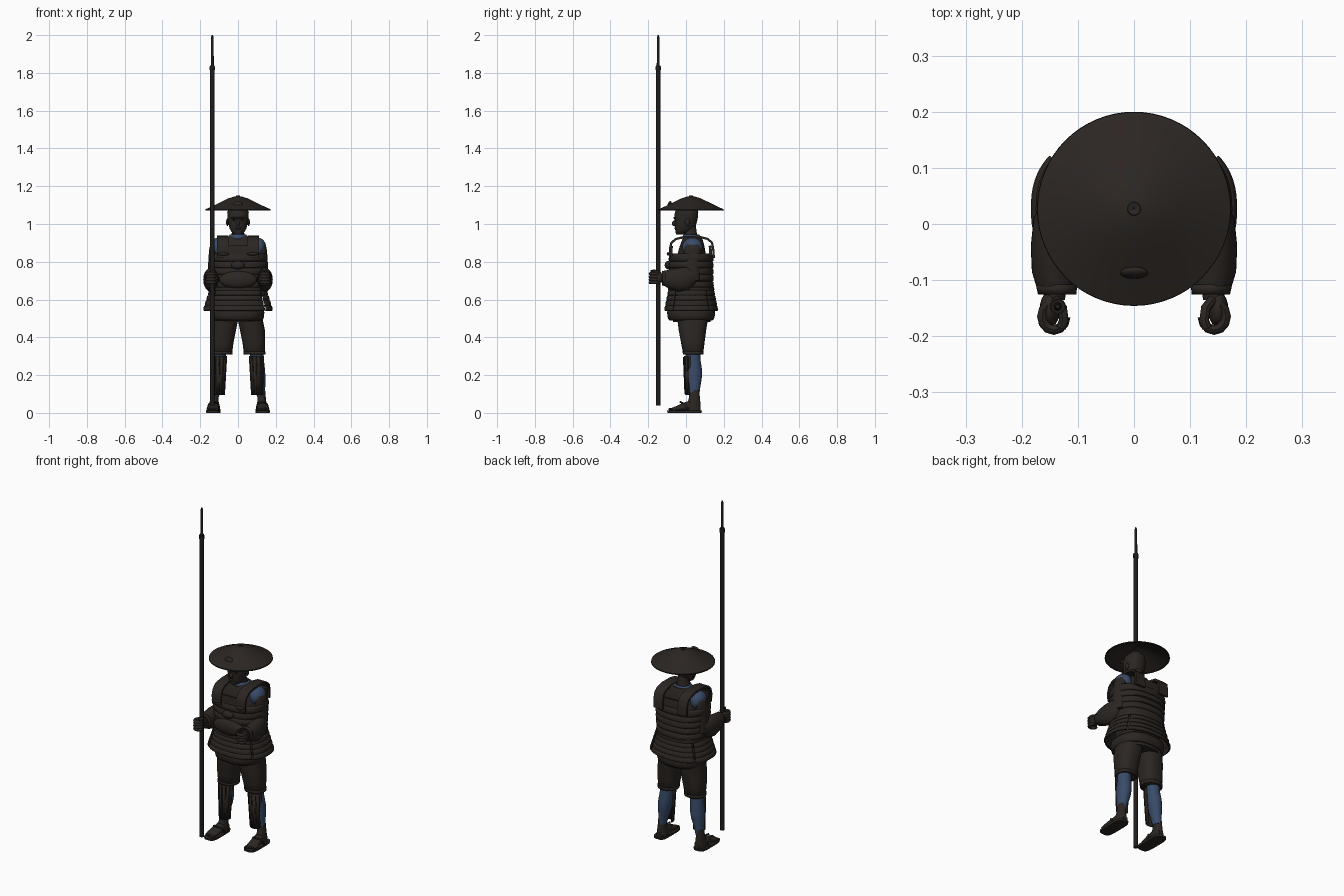
import bpy, bmesh, math
from mathutils import Vector, Matrix

def material(name, col):
    m = bpy.data.materials.new(name)
    m.diffuse_color = (*col, 1)
    return m

DARK = material("dark_lacquer", (0.024, 0.019, 0.016))
BLUE = material("indigo_cloth", (0.04, 0.07, 0.14))
BLACK = material("dark_wood", (0.014, 0.012, 0.011))

def finish(name, bm, mat, thick=0, angle=45):
    bmesh.ops.recalc_face_normals(bm, faces=bm.faces)
    me = bpy.data.meshes.new(name)
    bm.to_mesh(me)
    bm.free()
    ob = bpy.data.objects.new(name, me)
    bpy.context.collection.objects.link(ob)
    me.materials.append(mat)
    if thick:
        md = ob.modifiers.new("thickness", 'SOLIDIFY')
        md.thickness = thick
    bpy.ops.object.select_all(action='DESELECT')
    bpy.context.view_layer.objects.active = ob
    ob.select_set(True)
    bpy.ops.object.shade_smooth_by_angle(angle=math.radians(angle))
    return ob

def ring(rx, ry, p, n, a0=0, a1=360):
    """Superellipse points; an open arc when a1 - a0 < 360."""
    full = a1 - a0 >= 360
    out = []
    for i in range(n if full else n + 1):
        a = math.radians(a0 + (a1 - a0) * i / n)
        c, s = math.cos(a), math.sin(a)
        out.append((rx * math.copysign(abs(c) ** (2 / p), c), ry * math.copysign(abs(s) ** (2 / p), s)))
    return out, full

def loft(name, secs, mat=DARK, p=2, n=32, axis='Z', arc=(0, 360), thick=0, side=1):
    """Skin sections (x, y, z, r1, r2); sections lie across the given axis."""
    bm = bmesh.new()
    rows = []
    for x, y, z, r1, r2 in secs:
        pts, full = ring(r1, r2, p, n, *arc)
        rows.append([bm.verts.new((side * (x + u), y + (v if axis == 'Z' else 0),
                                   z + (v if axis == 'Y' else 0))) for u, v in pts])
    k = len(rows[0])
    for a, b in zip(rows, rows[1:]):
        for i in range(k if full else k - 1):
            j = (i + 1) % k
            bm.faces.new((a[i], a[j], b[j], b[i]))
    if full and not thick:
        bm.faces.new(rows[0])
        bm.faces.new(rows[-1])
    return finish(name, bm, mat, thick)

def ball(name, loc, r, mat=DARK, rot=(0, 0, 0)):
    bm = bmesh.new()
    bmesh.ops.create_uvsphere(bm, u_segments=20, v_segments=12, radius=1)
    ob = finish(name, bm, mat)
    ob.location, ob.scale, ob.rotation_euler = loc, r, rot
    return ob

def ribbon(name, path, w, t, mat=DARK, side=1):
    """Flat strap through points, lying across x, with width w and thickness t."""
    bm = bmesh.new()
    P = [Vector(q) for q in path]
    rows = []
    for i, c in enumerate(P):
        d = P[min(i + 1, len(P) - 1)] - P[max(i - 1, 0)]
        nrm = Vector((0, -d.z, d.y)).normalized() * t / 2
        rows.append([bm.verts.new((side * (c.x + sx * w / 2), c.y + sn * nrm.y, c.z + sn * nrm.z))
                     for sx, sn in ((-1, -1), (1, -1), (1, 1), (-1, 1))])
    for a, b in zip(rows, rows[1:]):
        for i in range(4):
            bm.faces.new((a[i], a[(i + 1) % 4], b[(i + 1) % 4], b[i]))
    bm.faces.new(rows[0])
    bm.faces.new(rows[-1])
    return finish(name, bm, mat)

def tube(name, path, r, mat=DARK):
    cu = bpy.data.curves.new(name, 'CURVE')
    cu.dimensions, cu.bevel_depth, cu.bevel_resolution, cu.use_fill_caps = '3D', r, 2, True
    sp = cu.splines.new('POLY')
    sp.points.add(len(path) - 1)
    for q, c in zip(sp.points, path):
        q.co = (*c, 1)
    cu.materials.append(mat)
    ob = bpy.data.objects.new(name, cu)
    bpy.context.collection.objects.link(ob)
    bpy.ops.object.select_all(action='DESELECT')
    bpy.context.view_layer.objects.active = ob
    ob.select_set(True)
    bpy.ops.object.convert(target='MESH')
    bpy.ops.object.shade_smooth_by_angle(angle=math.radians(45))

def band(name, z0, z1, r0, r1, arc=(0, 360), cy=0.027, p=2.4):
    """Rounded lamellar armour strip, r0 at the bottom and r1 at the top."""
    secs = [(0, cy, z0 + (z1 - z0) * t, r0[0] + (r1[0] - r0[0]) * t - d, r0[1] + (r1[1] - r0[1]) * t - d)
            for t, d in ((0, .008), (.12, .002), (.4, 0), (.8, .001), (1, .008))]
    n = 64 if arc[1] - arc[0] >= 360 else 20
    loft(name, secs, p=p, n=n, arc=arc, thick=0.006)

# Conical hat with crest and apex button
hat = [(0, .027, z, r, r) for r, z in ((.173, 1.072), (.172, 1.078), (.13, 1.097), (.09, 1.117),
                                      (.05, 1.136), (.025, 1.144), (.012, 1.146), (.011, 1.15), (.001, 1.151))]
loft("hat", hat, n=64, thick=0.004)
ball("hat_crest", (0, -.087, 1.105), (.025, .009, .017), rot=(-.4, 0, 0))

# Head and neck
loft("head", [(0, -.03, .945, .018, .022), (0, -.022, .952, .03, .032), (0, -.01, .975, .044, .048),
              (0, -.002, 1.0, .05, .057), (0, 0, 1.03, .055, .062), (0, .003, 1.06, .057, .062),
              (0, .005, 1.085, .05, .056), (0, .008, 1.11, .025, .03)], p=2.2)
loft("neck", [(0, .03, .90, .05, .045), (0, .026, .935, .036, .036), (0, .022, .96, .032, .034),
              (0, .015, 1.0, .034, .036)])
ball("nose", (0, -.062, 1.003), (.01, .013, .015))
ball("mouth", (0, -.054, .977), (.017, .008, .006))
ball("brow", (0, -.058, 1.032), (.038, .009, .006))
for s in (-1, 1):
    ball("ear", (s * .056, .008, 1.01), (.007, .013, .02))
    ball("eye", (s * .02, -.055, 1.02), (.009, .006, .005))

# Robe under the armour, with collar
loft("robe", [(0, .03, .48, .12, .1), (0, .03, .65, .13, .095), (0, .03, .84, .125, .075),
              (0, .032, .88, .118, .066), (0, .034, .915, .09, .055), (0, .034, .935, .055, .046)], p=2.3)
loft("collar", [(0, .031, .92, .058, .05), (0, .028, .945, .043, .042)], BLUE, thick=.006)

# Cuirass bands
zs = [.66, .70, .735, .77, .805, .845]
for i, (a, b) in enumerate(zip(zs, zs[1:])):
    band("cuirass_band", a - .004, b, (.146 + .0025 * i, .121), (.147 + .0025 * i, .119 - .001 * i))
for cy, y in (("front", -.078), ("back", .13)):
    ribbon(cy + "_breast_plate", [(0, y, .83), (0, y, .865), (0, y * .97, .885)], .2, .014)
ball("waist_roll", (0, -.087, .705), (.1, .028, .046))
ball("chest_knot", (0, -.095, .782), (.036, .018, .022))
band("waist_sash", .645, .67, (.15, .124), (.148, .122))

# Flared skirt: long front and back panels, shorter side panels
for k, mid in enumerate((0, 90, 180, 270)):
    isside = k % 2 == 0
    half = 38 if isside else 50
    for i in range(4):
        z = .65 - .027 * i
        rx, ry = .148 + .0085 * i, .122 + .0055 * i
        e = .006 if isside else 0
        band("skirt_side_strip" if isside else "skirt_panel_strip", z - .03, z + .002,
             (rx + e + .007, ry + .006), (rx + e, ry), (mid - half, mid + half))
band("skirt_lower_strip", .49, .545, (.135, .122), (.142, .13), (0, 360))

for s in (-1, 1):
    # Shoulder straps, shoulders and pads
    ribbon("shoulder_strap", [(.078, -.085, .82), (.08, -.085, .87), (.08, -.077, .9), (.08, -.055, .92),
                              (.08, -.01, .931), (.08, .07, .932), (.08, .115, .921), (.08, .138, .9),
                              (.08, .145, .86), (.078, .147, .82)], .06, .012, side=s)
    ball("strap_toggle", (s * .078, -.094, .842), (.03, .008, .009))
    ball("shoulder", (s * .105, .034, .876), (.044, .054, .052), BLUE)
    loft("upper_arm", [(.13, .03, .70, .033, .045), (.132, .032, .78, .027, .042), (.128, .034, .86, .025, .045),
                       (.125, .034, .89, .022, .04), (.12, .034, .906, .01, .025)], side=s)
    # Wide sleeve, cuff, wrist
    loft("sleeve", [(.13, .05, .72, .03, .04), (.139, .01, .71, .04, .062), (.143, -.04, .705, .041, .063),
                    (.143, -.085, .708, .039, .052), (.139, -.115, .712, .034, .04), (.137, -.12, .712, .02, .025)],
         axis='Y', side=s)
    loft("cuff", [(.138, -.108, .712, .037, .042), (.137, -.126, .713, .034, .038)], axis='Y', thick=.006, side=s)
    loft("wrist", [(.139, -.08, .712, .022, .024), (.142, -.135, .714, .019, .023)], axis='Y', side=s)
    # Fist: palm, four curled fingers and thumb
    ball("palm", (s * .15, -.152, .715), (.018, .032, .031))
    for i in range(4):
        arc = [(s * (.143 + .021 * math.cos(t)), -.165 + .024 * math.sin(t), .69 + .0155 * i)
               for t in [math.radians(60 - 30 * j) for j in range(9)]]
        tube("finger", arc, .0088)
    tube("thumb", [(s * .14, -.135, .735), (s * .128, -.15, .748), (s * .125, -.172, .75), (s * .13, -.185, .748)], .009)

    # Short trousers with hem
    loft("trouser_leg", [(.066, .035, .56, .066, .085), (.066, .035, .49, .066, .08), (.076, .034, .44, .066, .073),
                         (.084, .036, .37, .06, .062), (.087, .038, .315, .056, .053), (.088, .038, .31, .05, .048)],
         p=2.4, side=s)
    loft("trouser_hem", [(.087, .038, .325, .059, .056), (.088, .038, .308, .058, .054)], p=2.4, thick=.006, side=s)

    # Calf with ankle
    loft("calf", [(.098, .036, .34, .036, .04), (.1, .037, .28, .037, .04), (.105, .042, .22, .039, .044),
                  (.109, .043, .18, .036, .04), (.118, .043, .12, .026, .03), (.123, .045, .085, .022, .027)],
         BLUE, side=s)
    # Splinted shin guard: curved plate, ridges and ties
    loft("shin_guard", [(.098, .024, .302, .04, .036), (.1, .024, .2, .037, .034), (.102, .026, .095, .032, .03)],
         n=16, arc=(165, 360), thick=.006, side=s)
    for a in (205, 237, 270, 303, 335):
        c, v = math.cos(math.radians(a)), math.sin(math.radians(a))
        tube("shin_splint", [(s * (.098 + .041 * c), .024 + .037 * v, .296),
                             (s * (.102 + .033 * c), .026 + .031 * v, .1)], .0035)

    # Foot with toes, sandal and strap
    loft("ankle", [(.123, .045, .12, .021, .026), (.126, .044, .07, .022, .03), (.126, .038, .04, .027, .04),
                   (.127, .034, .012, .029, .044)], side=s)
    loft("foot", [(.124, .078, .025, .015, .012), (.125, .06, .028, .026, .022), (.127, .02, .036, .027, .028),
                  (.13, -.02, .03, .03, .022), (.133, -.05, .022, .033, .014), (.134, -.075, .018, .03, .009)],
         axis='Y', side=s)
    for i in range(5):
        ball("toe", (s * (.111 + .0115 * i), -.08 + .004 * i, .019), (.008 - .0006 * i, .013, .008))
    loft("sandal", [(.131, -.008, 0, .037, .09), (.131, -.008, .012, .038, .092)], p=4, n=48, side=s)
    tube("sandal_strap", [(s * .097, .015, .012), (s * .103, -.005, .045), (s * .128, -.03, .058),
                          (s * .155, -.005, .045), (s * .162, .015, .012)], .005)

# Spear: shaft, collar and slim head
loft("spear_shaft", [(-.136, -.147, z, .0125, .0125) for z in (.04, 1.84)], BLACK, n=16)
loft("spear_collar", [(-.136, -.147, z, .0145, .0145) for z in (1.815, 1.835)], BLACK, n=16)
loft("spear_head", [(-.136, -.147, z, r, r) for z, r in ((1.83, .008), (1.985, .007), (2.0, .004))], BLACK, n=8)
